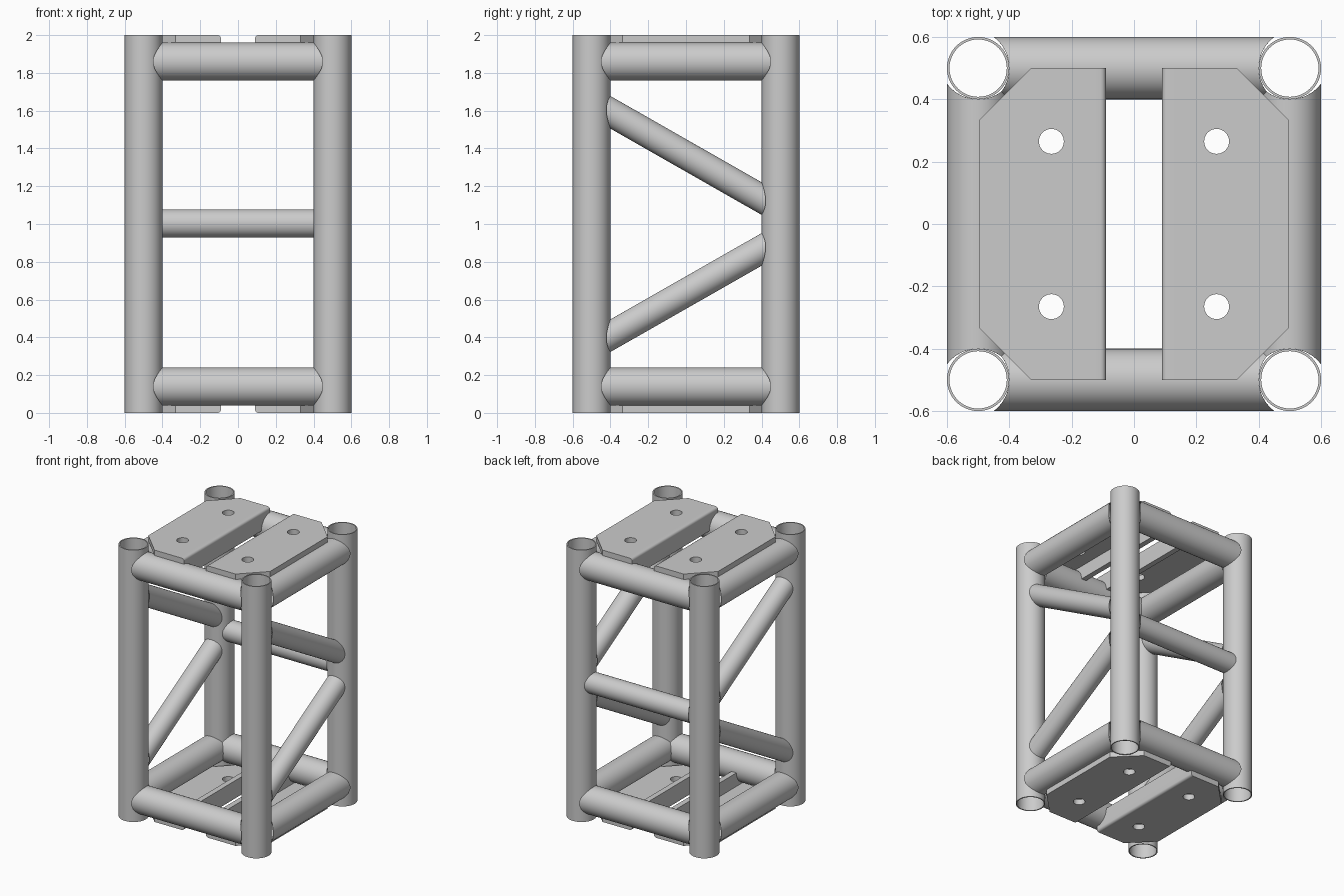
import bpy, bmesh
from math import sin, cos, pi, sqrt, radians

if "Cube" in bpy.data.objects:
    bpy.data.objects.remove(bpy.data.objects["Cube"])

SEG = 48      # sides per tube
WALL = 0.008  # tube wall
MID = 1.0     # height of the mirror plane


def finish(name, bm, mirror):
    """Make an object with its origin at the frame centre, mirrored over the given axes."""
    bmesh.ops.translate(bm, verts=bm.verts, vec=(0, 0, -MID))
    bmesh.ops.recalc_face_normals(bm, faces=bm.faces)
    mesh = bpy.data.meshes.new(name)
    bm.to_mesh(mesh)
    bm.free()
    obj = bpy.data.objects.new(name, mesh)
    obj.location.z = MID
    bpy.context.collection.objects.link(obj)
    bpy.ops.object.select_all(action='DESELECT')
    obj.select_set(True)
    bpy.context.view_layer.objects.active = obj
    bpy.ops.object.shade_smooth_by_angle(angle=radians(35))
    if mirror:
        mod = obj.modifiers.new("mirror", 'MIRROR')
        mod.use_axis = [a in mirror for a in "xyz"]
        mod.use_mirror_merge = False
    return obj


def skin(loops):
    """Join closed loops of points into a hollow tube wall."""
    bm = bmesh.new()
    rings = [[bm.verts.new(p) for p in loop] for loop in loops]
    for a, b in zip(rings, rings[1:] + rings[:1]):
        for i in range(SEG):
            j = (i + 1) % SEG
            bm.faces.new((a[i], a[j], b[j], b[i]))
    return bm


def post(name):
    loops = [[(0.5 + r * cos(2 * pi * i / SEG), 0.5 + r * sin(2 * pi * i / SEG), z)
              for i in range(SEG)]
             for r, z in ((0.1, 0), (0.1, 2), (0.1 - WALL, 2), (0.1 - WALL, 0))]
    finish(name, skin(loops), "xy")


def brace(name, radius, bulge, along, side, z, slope, mirror):
    """Tube between two posts, its ends coped to wrap the posts."""
    cope = (bulge ** 2 + radius ** 2) / (2 * bulge)
    loops = []
    for r, end in ((radius, -1), (radius, 1), (radius - WALL, 1), (radius - WALL, -1)):
        loop = []
        for i in range(SEG):
            t = 2 * pi * i / SEG
            v, w = r * cos(t), r * sin(t)
            u = end * (0.4 + cope - sqrt(cope ** 2 - v ** 2))
            s = (u + w * sin(slope)) / cos(slope)
            h = z + s * sin(slope) + w * cos(slope)
            loop.append((u, side + v, h) if along == "x" else (side + v, u, h))
        loops.append(loop)
    finish(name, skin(loops), mirror)


def extrude(bm, faces, vec):
    res = bmesh.ops.extrude_face_region(bm, geom=faces)
    verts = [g for g in res["geom"] if isinstance(g, bmesh.types.BMVert)]
    bmesh.ops.translate(bm, verts=verts, vec=vec)


def plates(name):
    bm = bmesh.new()
    # flat plate with clipped outer corners and two bolt holes
    outline = [(0.13, -0.5), (0.33, -0.5), (0.495, -0.335),
               (0.495, 0.335), (0.33, 0.5), (0.13, 0.5)]
    holes = [[(0.265 + 0.04 * cos(2 * pi * i / 32), y + 0.04 * sin(2 * pi * i / 32))
              for i in range(32)] for y in (-0.265, 0.265)]
    edges = []
    for pts in [outline] + holes:
        vs = [bm.verts.new((x, y, 0)) for x, y in pts]
        edges += [bm.edges.new((vs[i - 1], vs[i])) for i in range(len(vs))]
    bmesh.ops.triangle_fill(bm, use_beauty=True, edges=edges, normal=(0, 0, 1))
    extrude(bm, list(bm.faces), (0, 0, 0.04))
    # inner flange, its ends cut round the rails
    arc = [(0.5 - 0.1 * sin(a * pi / 24), 0.14 - 0.1 * cos(a * pi / 24)) for a in range(13)]
    prof = [(-0.5, 0), (0.5, 0)] + arc + [(-y, z) for y, z in reversed(arc)]
    face = bm.faces.new([bm.verts.new((0.09, y, z)) for y, z in prof])
    fold = [e for e in face.edges if all(v.co.z < 0.001 for v in e.verts)]
    extrude(bm, [face], (0.04, 0, 0))
    # rounded fold between plate and flange
    fold = [e for e in bm.edges if all(abs(v.co.x - 0.09) < 1e-4 and v.co.z < 1e-4 for v in e.verts)]
    bmesh.ops.bevel(bm, geom=fold, offset=0.018, segments=4, profile=0.5, affect='EDGES')
    finish(name, bm, "xz")


# corner posts
post("corner_posts")
# top and bottom rails on all four sides
brace("front_back_rails", 0.1, 0.05, "x", 0.5, 0.14, 0, "yz")
brace("side_rails", 0.1, 0.05, "y", 0.5, 0.14, 0, "xz")
# single bar across the back
brace("back_middle_bar", 0.075, 0.025, "x", 0.5, 1.003, 0, "")
# sloping braces on both sides
brace("side_diagonals", 0.075, 0.022, "y", 0.5, 0.637, radians(29.7), "xz")
# drilled mounting plates at top and bottom
plates("mounting_plates")
